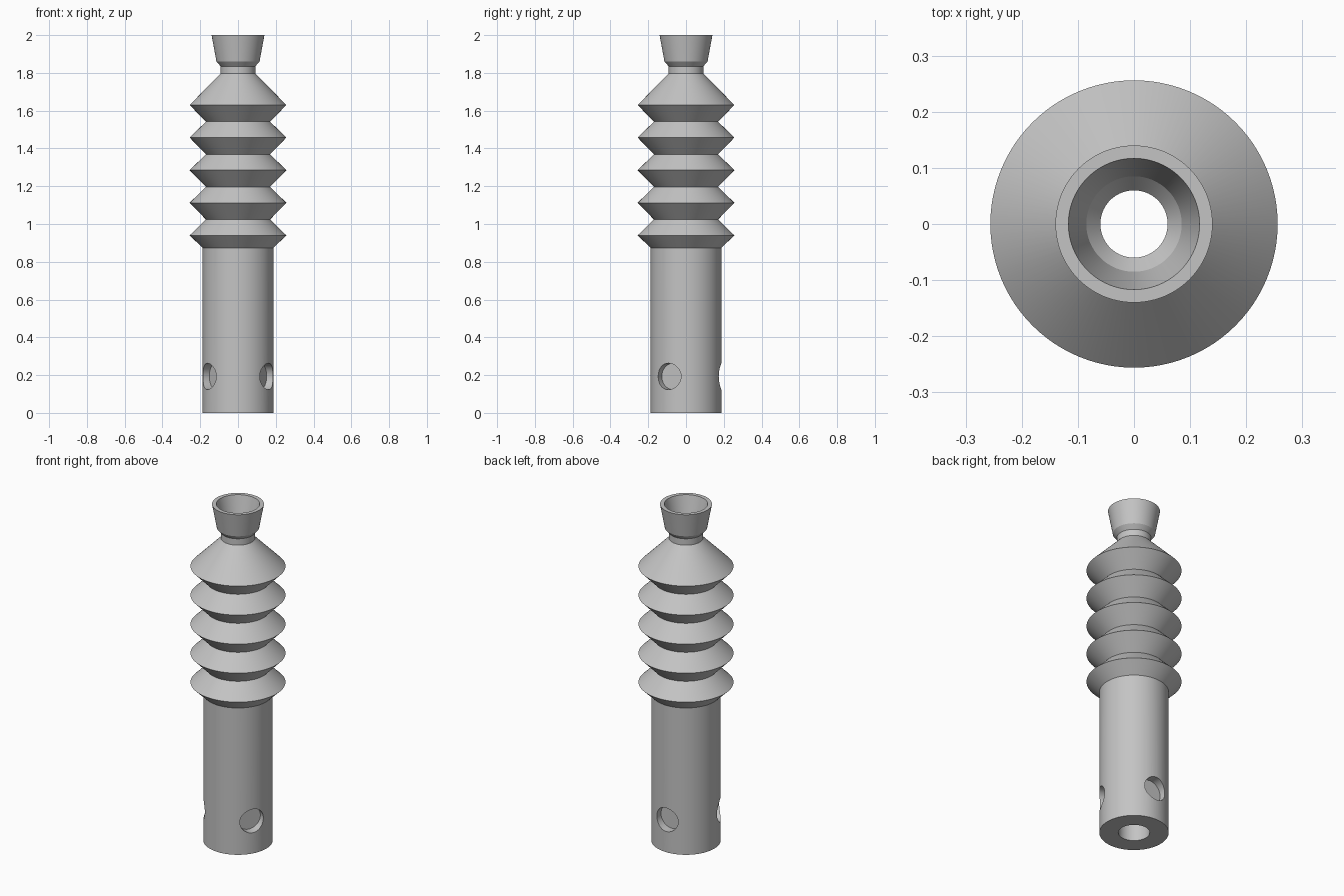
import bpy, bmesh, math
from mathutils import Matrix

cube = bpy.data.objects.get("Cube")
if cube:
    bpy.data.objects.remove(cube, do_unlink=True)

SEGMENTS = 96

grey = bpy.data.materials.new("plain grey")
grey.use_nodes = True
colour = (0.55, 0.55, 0.55, 1)
grey.diffuse_color = colour
grey.node_tree.nodes["Principled BSDF"].inputs["Base Color"].default_value = colour


def add_object(name, bm):
    bmesh.ops.recalc_face_normals(bm, faces=bm.faces)
    mesh = bpy.data.meshes.new(name)
    bm.to_mesh(mesh)
    bm.free()
    mesh.materials.append(grey)
    obj = bpy.data.objects.new(name, mesh)
    bpy.context.collection.objects.link(obj)
    return obj


def lathe(name, profile):
    """Turn a closed (radius, height) outline about the z axis."""
    bm = bmesh.new()
    rings = []
    for i in range(SEGMENTS):
        a = math.tau * i / SEGMENTS
        rings.append([bm.verts.new((r * math.cos(a), r * math.sin(a), z))
                      for r, z in profile])
    n = len(profile)
    for i, ring in enumerate(rings):
        after = rings[(i + 1) % SEGMENTS]
        for j in range(n):
            k = (j + 1) % n
            bm.faces.new((ring[j], after[j], after[k], ring[k]))
    return add_object(name, bm)


# Outer outline: shank, five bellows folds, neck and flared cup
outline = [(0.187, 0), (0.187, 0.873)]
for fold in range(5):
    peak = 0.94 + 0.1725 * fold
    outline.append((0.256, peak))
    if fold < 4:
        outline.append((0.17, peak + 0.084))
outline += [(0.092, 1.797), (0.092, 1.835), (0.114, 1.86), (0.14, 2.0)]

# Inner outline: cup mouth, throat and through bore
outline += [(0.117, 2.0), (0.085, 1.87), (0.06, 1.84), (0.06, 1.76), (0.085, 1.72), (0.085, 0)]
body = lathe("bellows_suction_cup", outline)

# Three shallow round sockets around the foot of the shank
bm = bmesh.new()
for angle in (90, 210, 330):
    place = (Matrix.Rotation(math.radians(angle), 4, "Z")
             @ Matrix.Translation((0.235, 0, 0.193))
             @ Matrix.Rotation(math.pi / 2, 4, "Y"))
    bmesh.ops.create_cone(bm, cap_ends=True, segments=48, radius1=0.07,
                          radius2=0.07, depth=0.2, matrix=place)
cutter = add_object("socket_cutter", bm)
cutter.hide_render = True

cut = body.modifiers.new("sockets", "BOOLEAN")
cut.operation = "DIFFERENCE"
cut.solver = "EXACT"
cut.object = cutter
bpy.context.view_layer.objects.active = body
bpy.ops.object.select_all(action="DESELECT")
body.select_set(True)
bpy.ops.object.modifier_apply(modifier=cut.name)
bpy.data.objects.remove(cutter, do_unlink=True)

bpy.ops.object.shade_smooth_by_angle(angle=math.radians(25))
